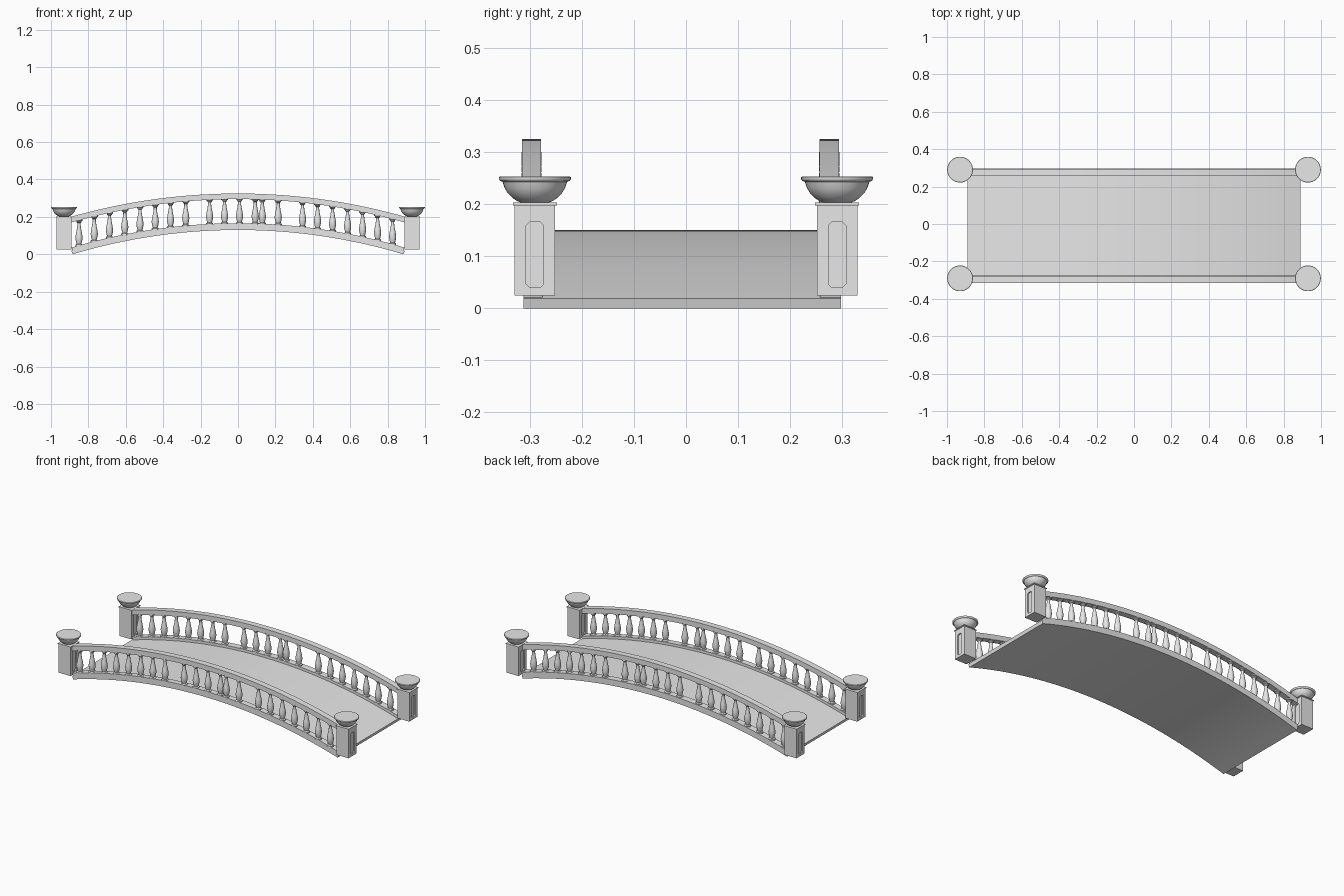
import bpy, bmesh, math

if "Cube" in bpy.data.objects:
    bpy.data.objects.remove(bpy.data.objects["Cube"])

stone = bpy.data.materials.new("grey stone")
stone.diffuse_color = (0.8, 0.8, 0.8, 1)
stone.use_nodes = True
stone.node_tree.nodes["Principled BSDF"].inputs["Base Color"].default_value = stone.diffuse_color

CROWN = 0.13          # height of the deck underside at mid span
HALF = 0.885          # half span of the underside
R = (HALF ** 2 + CROWN ** 2) / (2 * CROWN)
CZ = CROWN - R        # centre height of the arch circle


def finish(bm, name, smooth=True):
    bmesh.ops.recalc_face_normals(bm, faces=bm.faces[:])
    me = bpy.data.meshes.new(name)
    bm.to_mesh(me)
    bm.free()
    me.materials.append(stone)
    ob = bpy.data.objects.new(name, me)
    bpy.context.collection.objects.link(ob)
    if smooth:
        bpy.ops.object.select_all(action='DESELECT')
        ob.select_set(True)
        bpy.context.view_layer.objects.active = ob
        bpy.ops.object.shade_smooth_by_angle(angle=math.radians(35))
    return ob


def arch(name, low, high, y0, y1, end_x, n=40):
    """Curved beam between two heights measured above the underside arc."""
    bm = bmesh.new()
    a_max = math.asin(end_x / (R + low))
    prev = None
    for i in range(n + 1):
        a = a_max * (2 * i / n - 1)
        ring = [bm.verts.new(((R + h) * math.sin(a), y, CZ + (R + h) * math.cos(a)))
                for h, y in ((low, y0), (low, y1), (high, y1), (high, y0))]
        if prev:
            for k in range(4):
                j = (k + 1) % 4
                bm.faces.new((prev[k], prev[j], ring[j], ring[k]))
        else:
            bm.faces.new(ring)
        prev = ring
    bm.faces.new(prev)
    return finish(bm, name)


def lathe(bm, profile, x, y, z, n):
    """Closed turned solid from (radius, height) pairs."""
    rings = [[bm.verts.new((x + r * math.cos(2 * math.pi * k / n),
                            y + r * math.sin(2 * math.pi * k / n), z + h))
              for k in range(n)] for r, h in profile]
    for a, b in zip(rings, rings[1:]):
        for k in range(n):
            j = (k + 1) % n
            bm.faces.new((a[k], a[j], b[j], b[k]))
    bm.faces.new(rings[0])
    bm.faces.new(rings[-1])


def box(bm, x, y, z, sx, sy, sz):
    vs = bmesh.ops.create_cube(bm, size=1)["verts"]
    for v in vs:
        v.co = (x + v.co.x * sx, y + v.co.y * sy, z + v.co.z * sz)


def post(name, x, y):
    """Square post with a recessed chamfered panel on both end faces."""
    bm = bmesh.new()
    hx, hy, z0, z1 = 0.04, 0.039, 0.025, 0.2
    py, p0, p1, c, depth = 0.017, 0.04, 0.166, 0.007, 0.006
    outers = []
    for s in (-1, 1):
        fx = x + s * hx
        outer = [bm.verts.new((fx, y + a, b))
                 for a, b in ((-hy, z0), (hy, z0), (hy, z1), (-hy, z1))]
        # two panel points for each post corner
        pts = [(-py, p0 + c), (-py + c, p0), (py - c, p0), (py, p0 + c),
               (py, p1 - c), (py - c, p1), (-py + c, p1), (-py, p1 - c)]
        rim = [bm.verts.new((fx, y + a, b)) for a, b in pts]
        back = [bm.verts.new((fx - s * depth, y + a, b)) for a, b in pts]
        for k in range(4):
            j = (k + 1) % 4
            bm.faces.new((outer[k], rim[2 * k], rim[2 * k + 1]))
            bm.faces.new((outer[k], outer[j], rim[2 * j], rim[2 * k + 1]))
        for k in range(8):
            j = (k + 1) % 8
            bm.faces.new((rim[k], rim[j], back[j], back[k]))
        bm.faces.new(back)
        outers.append(outer)
    a, b = outers
    for k in range(4):
        j = (k + 1) % 4
        bm.faces.new((a[k], a[j], b[j], b[k]))
    return finish(bm, name, smooth=False)


# walking deck
arch("deck", 0.0, 0.02, -0.312, 0.298, HALF)

# turned baluster outline: radius, fraction of height
BALUSTER = [(0.019, 0.0), (0.019, 0.06), (0.013, 0.09), (0.017, 0.2), (0.0195, 0.32),
            (0.016, 0.48), (0.011, 0.66), (0.008, 0.82), (0.009, 0.87),
            (0.014, 0.9), (0.014, 0.93), (0.0195, 0.95), (0.0195, 1.0)]
STEP = 0.0815
spots = ([-0.85 + STEP * i for i in range(8)]
         + [-0.152, -0.072, 0.008, 0.092, 0.13, 0.215]
         + [0.345 + STEP * 0.985 * i for i in range(7)])

for side, yc, curb_y in (("front", -0.297, (-0.312, -0.276)), ("back", 0.2755, (0.258, 0.298))):
    # curb and hand rail
    arch(side + "_curb", 0.019, 0.036, curb_y[0], curb_y[1], HALF)
    arch(side + "_hand_rail", 0.165, 0.195, yc - 0.0185, yc + 0.0185, 0.893)
    # balusters
    bm = bmesh.new()
    for x in spots:
        base = CZ + math.sqrt((R + 0.034) ** 2 - x * x) - 0.003
        top = CZ + math.sqrt((R + 0.165) ** 2 - x * x) + 0.005
        lathe(bm, [(r, f * (top - base)) for r, f in BALUSTER], x, yc, base, 12)
    finish(bm, side + "_balusters")

# bowl outline on each post
BOWL = [(0.026, 0.203), (0.034, 0.206), (0.043, 0.212), (0.052, 0.221), (0.058, 0.231),
        (0.062, 0.243), (0.067, 0.245), (0.069, 0.248), (0.069, 0.252), (0.067, 0.2535)]
for end, sx in (("left", -1), ("right", 1)):
    for side, sy in (("front", -1), ("back", 1)):
        x, y = sx * 0.93, sy * 0.2905
        tag = end + "_" + side
        post(tag + "_post", x, y)
        bm = bmesh.new()
        box(bm, x, y, 0.2005, 0.087, 0.085, 0.005)
        finish(bm, tag + "_cap_plate", smooth=False)
        bm = bmesh.new()
        lathe(bm, BOWL, x, y, 0, 40)
        finish(bm, tag + "_bowl")
